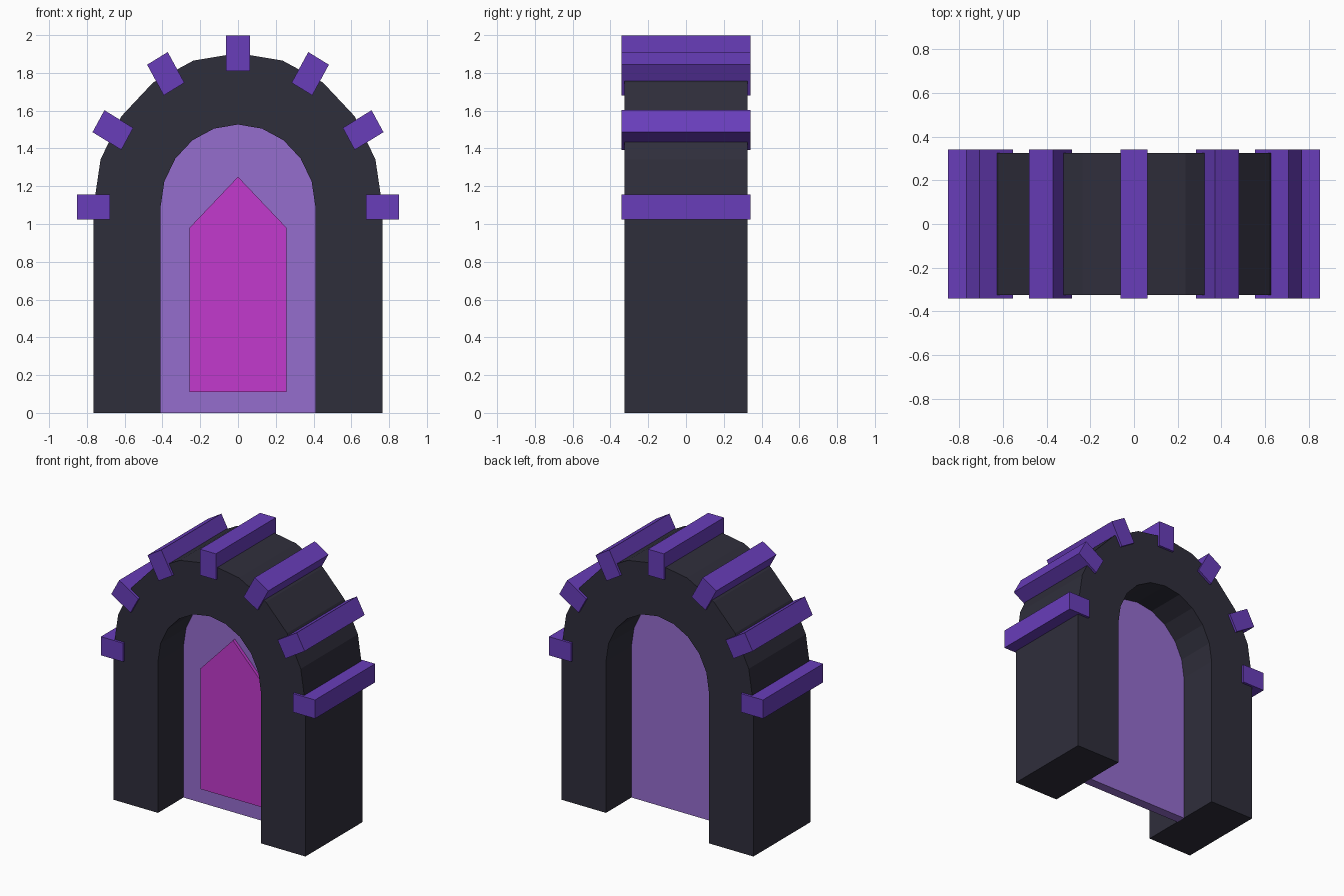
import bpy
import bmesh
from math import sin, cos, pi, radians

cube = bpy.data.objects.get("Cube")
if cube:
    bpy.data.objects.remove(cube, do_unlink=True)

SPRING = 1.09      # height where the curve of the arch begins
STRETCH = 1.065    # vertical stretch of the curve
OUTER, INNER = 0.765, 0.41
SEGMENTS = 10


def material(name, rgb):
    """Flat material from an sRGB colour."""
    linear = [((c / 255 + 0.055) / 1.055) ** 2.4 for c in rgb]
    mat = bpy.data.materials.new(name)
    mat.use_nodes = True
    mat.diffuse_color = (*linear, 1)
    mat.node_tree.nodes["Principled BSDF"].inputs["Base Color"].default_value = (*linear, 1)
    return mat


stone = material("dark_stone", (47, 46, 59))
purple = material("purple", (104, 61, 186))
lavender = material("lavender", (149, 109, 206))
magenta = material("magenta", (194, 58, 205))


def arch_outline(radius, rz):
    """Foot, half ellipse and foot, from +x round to -x, as (x, z)."""
    curve = [(radius * cos(pi * i / SEGMENTS), SPRING + rz * sin(pi * i / SEGMENTS))
             for i in range(SEGMENTS + 1)]
    return [(radius, 0)] + curve + [(-radius, 0)]


def extrude(name, polygons, y0, y1, mat):
    """Solid made by extruding joined (x, z) polygons from y0 to y1."""
    bm = bmesh.new()
    for poly in polygons:
        bm.faces.new([bm.verts.new((x, y0, z)) for x, z in poly])
    bmesh.ops.remove_doubles(bm, verts=bm.verts[:], dist=1e-5)
    result = bmesh.ops.extrude_face_region(bm, geom=bm.faces[:], use_keep_orig=True)
    moved = [v for v in result["geom"] if isinstance(v, bmesh.types.BMVert)]
    bmesh.ops.translate(bm, verts=moved, vec=(0, y1 - y0, 0))
    bmesh.ops.recalc_face_normals(bm, faces=bm.faces[:])
    mesh = bpy.data.meshes.new(name)
    bm.to_mesh(mesh)
    bm.free()
    mesh.materials.append(mat)
    obj = bpy.data.objects.new(name, mesh)
    bpy.context.collection.objects.link(obj)
    return obj


# Thick stone arch, a band of quads between the two outlines
outer = arch_outline(OUTER, OUTER * STRETCH)
inner = arch_outline(INNER, INNER * STRETCH)
band = [(outer[i], outer[i + 1], inner[i + 1], inner[i]) for i in range(len(outer) - 1)]
extrude("stone_arch", band, -0.325, 0.325, stone)

# Thin panel filling the opening
extrude("doorway_panel", [inner], -0.035, 0.035, lavender)

# Pointed plate on the front of the panel
pointed = [(-0.257, 0.11), (0.257, 0.11), (0.257, 0.98), (0, 1.25), (-0.257, 0.98)]
extrude("pointed_plate", [pointed], -0.058, -0.03, magenta)

# Seven bars set radially round the curve
for n in range(7):
    a = radians(30 * n)
    corners = []
    for r, t in ((-1, -1), (1, -1), (1, 1), (-1, 1)):
        radial, side = OUTER + r * 0.088, t * 0.063
        corners.append((radial * cos(a) - side * sin(a),
                        SPRING + STRETCH * (radial * sin(a) + side * cos(a))))
    extrude(f"arch_bar_{n + 1}", [corners], -0.342, 0.342, purple)
